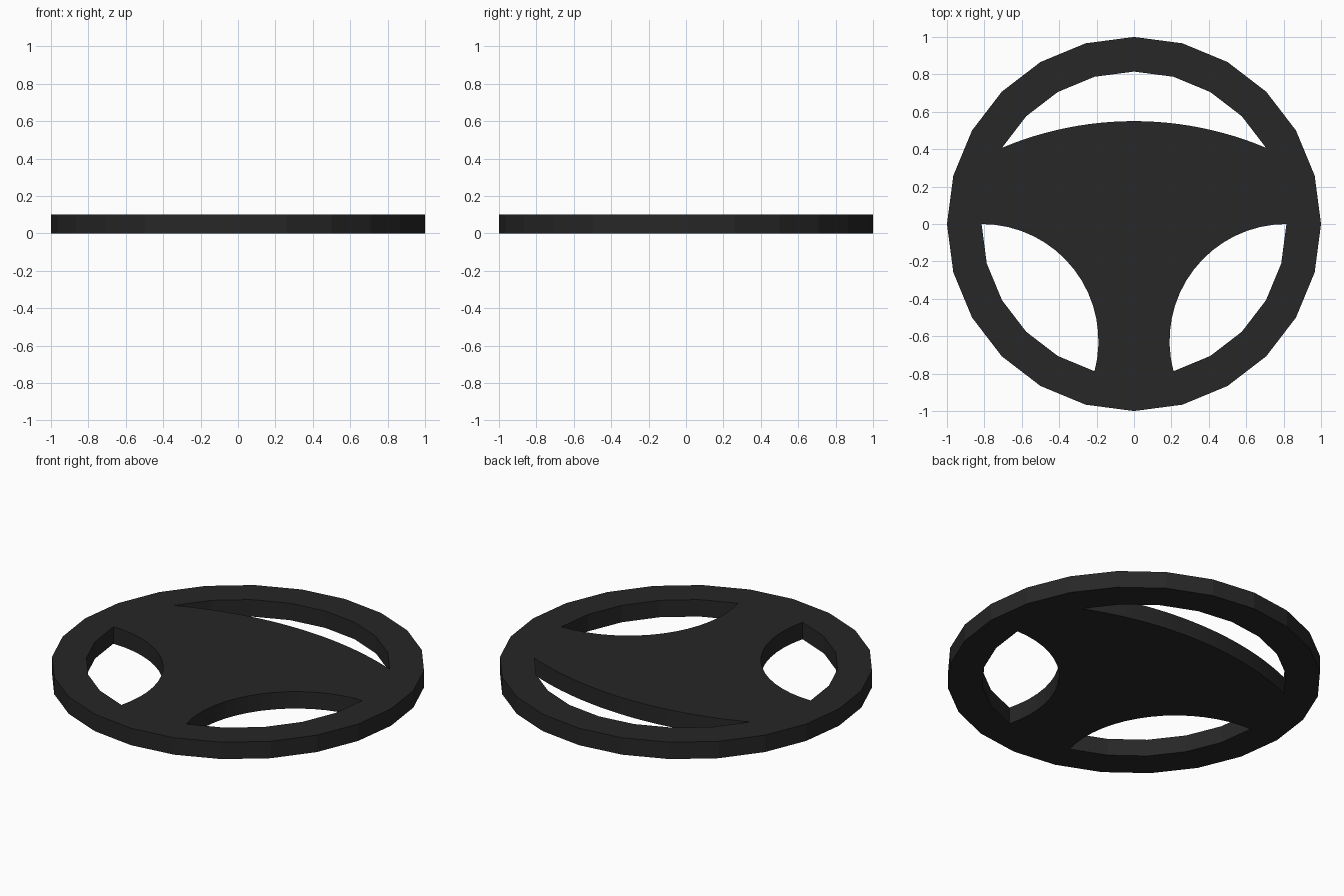
import bpy, bmesh
from math import sin, cos, radians, hypot, atan2, pi

if "Cube" in bpy.data.objects:
    bpy.data.objects.remove(bpy.data.objects["Cube"])

THICK, INNER = 0.10, 0.815


def arc(cx, cy, r, a0, a1, n):
    """n + 1 points along a circular arc, angles in degrees."""
    angles = [radians(a0 + (a1 - a0) * i / n) for i in range(n + 1)]
    return [(cx + r * cos(a), cy + r * sin(a)) for a in angles]


# 24-sided outer edge of the rim
outer = arc(0, 0, 1, 0, 345, 23)

# Upper opening: rim inside edge closed by the shallow crown of the hub
crown_y = 0.55
x, y = INNER * cos(radians(30)), INNER * sin(radians(30))
sag = crown_y - y
R = (x * x + sag * sag) / (2 * sag)
half = atan2(x, R - sag) * 180 / pi
crown = arc(0, crown_y - R, R, 90 + half, 90 - half, 24)
upper = arc(0, 0, INNER, 30, 150, 8) + crown[1:-1]

# Lower right opening: rim inside edge closed by a round spoke fillet
fr = 0.625
ex, ey = INNER * cos(radians(-75)), INNER * sin(radians(-75))
end = 360 + atan2(ey + fr, ex - INNER) * 180 / pi
fillet = arc(INNER, -fr, fr, end, 90, 16)
right = arc(0, 0, INNER, 0, -75, 5) + fillet[1:-1]
left = [(-px, py) for px, py in right]

# Fill the outline around its openings, then extrude to thickness
bm = bmesh.new()
for loop in (outer, upper, right, left):
    vs = [bm.verts.new((px, py, 0)) for px, py in loop]
    for a, b in zip(vs, vs[1:] + vs[:1]):
        bm.edges.new((a, b))
bmesh.ops.triangle_fill(bm, use_beauty=True, use_dissolve=False, edges=bm.edges[:])
ext = bmesh.ops.extrude_face_region(bm, geom=bm.faces[:], use_keep_orig=True)
top = [g for g in ext["geom"] if isinstance(g, bmesh.types.BMVert)]
bmesh.ops.translate(bm, verts=top, vec=(0, 0, THICK))
bmesh.ops.recalc_face_normals(bm, faces=bm.faces[:])

mesh = bpy.data.meshes.new("steering_wheel")
bm.to_mesh(mesh)
bm.free()
wheel = bpy.data.objects.new("steering_wheel", mesh)
bpy.context.collection.objects.link(wheel)

# Near-black plastic
mat = bpy.data.materials.new("black_plastic")
mat.diffuse_color = (0.02, 0.02, 0.02, 1)
mat.use_nodes = True
mat.node_tree.nodes["Principled BSDF"].inputs["Base Color"].default_value = mat.diffuse_color
mesh.materials.append(mat)
